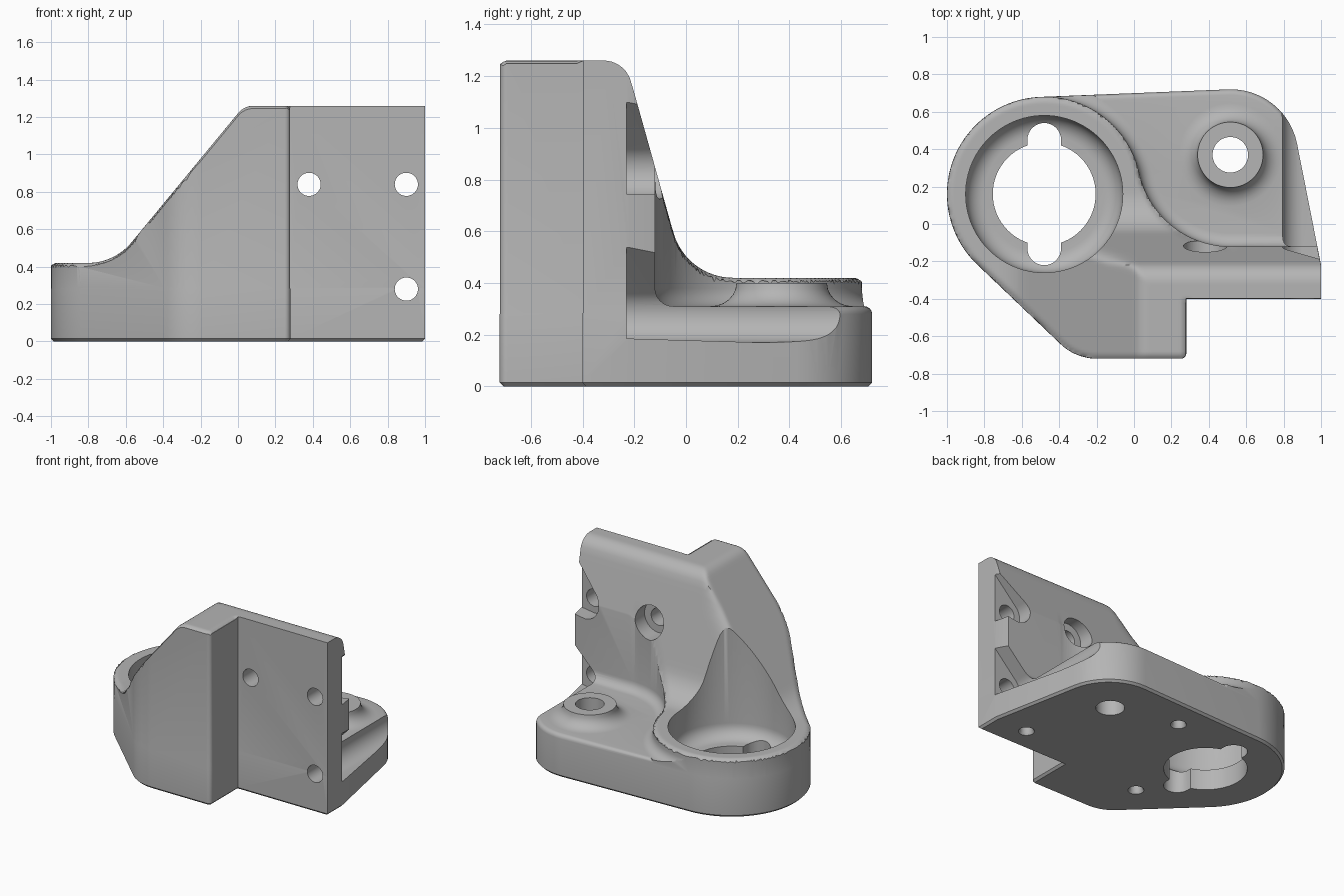
import bpy, bmesh, math
from math import sin, cos, pi, radians
from mathutils import Vector

cube = bpy.data.objects.get("Cube")
if cube:
    bpy.data.objects.remove(cube, do_unlink=True)

grey = bpy.data.materials.new("light grey")
grey.use_nodes = True
grey.diffuse_color = (0.46, 0.46, 0.46, 1)
grey.node_tree.nodes["Principled BSDF"].inputs["Base Color"].default_value = (0.46, 0.46, 0.46, 1)


def arc(cx, cy, r, a, b, n=32):
    return [(cx + r * cos(radians(a + (b - a) * i / n)),
             cy + r * sin(radians(a + (b - a) * i / n))) for i in range(n + 1)]


def circle(cx, cy, r, n=64):
    return arc(cx, cy, r, 0, 360, n)[:-1]


def rounded(corners, closed=True, n=12):
    """Polyline with each corner (x, y, radius) filleted."""
    out = []
    for i, (x, y, r) in enumerate(corners):
        if r == 0 or (not closed and i in (0, len(corners) - 1)):
            out.append((x, y))
            continue
        p = Vector((x, y))
        a = (Vector(corners[i - 1][:2]) - p).normalized()
        b = (Vector(corners[(i + 1) % len(corners)][:2]) - p).normalized()
        half = a.angle(b) / 2
        centre = p + (a + b).normalized() * r / sin(half)
        start = p + a * r / math.tan(half) - centre
        end = p + b * r / math.tan(half) - centre
        turn = start.angle_signed(end)
        for k in range(n + 1):
            t = -turn * k / n
            out.append((centre.x + start.x * cos(t) - start.y * sin(t),
                        centre.y + start.x * sin(t) + start.y * cos(t)))
    return out


def inset(poly, d):
    out = []
    for i, p in enumerate(poly):
        p = Vector(p)
        a = (p - Vector(poly[i - 1])).normalized()
        b = (Vector(poly[(i + 1) % len(poly)]) - p).normalized()
        m = Vector((-a.y - b.y, a.x + b.x))
        out.append(tuple(p + m * (2 * d / m.length_squared)))
    return out


def new_object(name, bm):
    bmesh.ops.recalc_face_normals(bm, faces=bm.faces)
    mesh = bpy.data.meshes.new(name)
    bm.to_mesh(mesh)
    bm.free()
    mesh.materials.append(grey)
    ob = bpy.data.objects.new(name, mesh)
    bpy.context.collection.objects.link(ob)
    return ob


def loft(name, rings, along_y=False):
    """Capped solid through rings (outline, level)."""
    bm = bmesh.new()
    loops = [[bm.verts.new((x, h, y) if along_y else (x, y, h)) for x, y in pts] for pts, h in rings]
    n = len(loops[0])
    for lo, hi in zip(loops, loops[1:]):
        for i in range(n):
            bm.faces.new((lo[i], lo[(i + 1) % n], hi[(i + 1) % n], hi[i]))
    bm.faces.new(loops[0])
    bm.faces.new(loops[-1])
    return new_object(name, bm)


def combine(target, tool, operation):
    mod = target.modifiers.new(operation, 'BOOLEAN')
    mod.operation = operation
    mod.solver = 'MANIFOLD'
    mod.object = tool
    bpy.context.view_layer.update()
    mesh = bpy.data.meshes.new_from_object(target.evaluated_get(bpy.context.evaluated_depsgraph_get()))
    target.modifiers.clear()
    target.data = mesh
    bpy.data.objects.remove(tool, do_unlink=True)


def sample(profile, t):
    for (a, u), (b, v) in zip(profile, profile[1:]):
        if t <= b:
            return u + (v - u) * max(0, t - a) / max(b - a, 1e-6)
    return profile[-1][1]


# Footprint
CX, CY, R = -0.48, 0.16, 0.52
ring = arc(CX, CY, R, 92, 226, 48)
corners = [(0.28, -0.72, 0.03), (0.28, -0.4, 0), (1, -0.4, 0), (1, -0.22, 0), (0.812, 0.732, 0.36)]
footprint = rounded(corners + [(x, y, 0) for x, y in ring] + [(-0.311, -0.72, 0.28)])

# Base plate with a chamfered bottom and rounded top edge
TOP = 0.31
edge = [(inset(footprint, 0.03 * (1 - cos(a))), TOP - 0.03 + 0.03 * sin(a))
        for a in (0, pi / 8, pi / 4, 3 * pi / 8, pi / 2)]
body = loft("bracket_body", [(inset(footprint, 0.015), 0), (footprint, 0.015)] + edge)

# S-shaped boundary between the upright and the plate
BEND = 0.5
bend_y = -0.12 + BEND
bend_x = CX + math.sqrt((R + BEND) ** 2 - (bend_y - CY) ** 2)
lean = math.degrees(math.asin((bend_y - CY) / (R + BEND)))


def s_curve(d):
    return arc(CX, CY, R + d, 90, lean, 36) + arc(bend_x, bend_y, BEND - d, 180 + lean, 270, 36)[1:]


def clearance(d):
    return s_curve(d) + [(1.2, -0.12 + d), (1.2, 1), (CX, 1)]


# Sloped upright: the lower of a side slope and a back slope, with a blended hip
side = rounded([(-1.1, 0.42, 0), (-0.66, 0.42, 0.3), (0.033, 1.26, 0.1), (1.1, 1.26, 0)], False)
back = rounded([(-0.8, 1.26, 0), (-0.235, 1.26, 0.11), (0, 0.42, 0.24), (0.8, 0.42, 0)], False)
front_edge = [p for p in footprint if p[1] < -0.5]
tail = [p for p in front_edge if p[0] < 0.1] + [p for p in front_edge if p[0] > 0.1]
rim = [Vector(p) for p in s_curve(0)[::-1] + ring + tail + [(0.28, -0.42)]]
segments = [(a, b - a, max((b - a).length_squared, 1e-9)) for a, b in zip(rim, rim[1:])]


def rim_drop(x, y, r=0.03):
    p = Vector((x, y))
    d = min((p - a - v * min(1, max(0, (p - a).dot(v) / q))).length for a, v, q in segments)
    return 0 if d > r else r - math.sqrt(r * r - (r - d) ** 2)


def height(x, y):
    f, g = sample(side, x), sample(back, y)
    m = min(f, g)
    k = 0.16 * max(0, min(1, (m - 0.42) * 5, (1.26 - m) * 5))
    blend = max(k - abs(f - g), 0) ** 2 / (4 * k) if k > 0.001 else 0
    return m - blend - rim_drop(x, y)


bm = bmesh.new()
bmesh.ops.create_grid(bm, x_segments=150, y_segments=110, size=1)
for v in bm.verts:
    v.co.x *= 1.03
    v.co.y *= 0.75
    v.co.z = height(v.co.x, v.co.y)
grown = bmesh.ops.extrude_face_region(bm, geom=bm.faces[:], use_keep_orig=True)
for v in grown["geom"]:
    if isinstance(v, bmesh.types.BMVert):
        v.co.z = 0.1
upright = new_object("upright", bm)
inner = inset(footprint, 0.001)
combine(upright, loft("plan", [(inner, 0.15), (inner, 1.5)]), 'INTERSECT')

# Clear the space over the plate, leaving a fillet at the foot of the wall
F = 0.07
fillet = [(clearance(F * (1 - sin(a))), TOP + F * (1 - cos(a)))
          for a in [i * pi / 12 for i in range(7)]]
combine(upright, loft("clear", [(clearance(F), 0.2)] + fillet + [(clearance(0), 1.5)]), 'DIFFERENCE')
combine(body, upright, 'UNION')

# Flared boss on the plate
flare = [(circle(0.515, 0.37, 0.175 + 0.1 * (1 - sin(a))), TOP + 0.09 * (1 - cos(a)))
         for a in [i * pi / 12 for i in range(7)]]
combine(body, loft("boss", [(circle(0.515, 0.37, 0.275), 0.2)] + flare), 'UNION')
combine(body, loft("boss_hole", [(circle(0.515, 0.37, 0.095), z) for z in (-0.1, 1.5)]), 'DIFFERENCE')

# Round bowl with a keyed through hole
bowl = [(circle(CX, CY, 0.32 + 0.1 * sin(a), 96), 0.25 - 0.1 * cos(a))
        for a in [i * pi / 16 for i in range(9)]]
combine(body, loft("bowl", bowl + [(circle(CX, CY, 0.42, 96), 1.5)]), 'DIFFERENCE')
slot = arc(CX, CY + 0.29, 0.09, 0, 180, 16) + arc(CX, CY - 0.29, 0.09, 180, 360, 16)
for outline in (circle(CX, CY, 0.275), slot):
    combine(body, loft("key", [(outline, -0.1), (outline, 0.2)]), 'DIFFERENCE')

# Screw-head pockets open to the side, with a sloping roof
for z in (0.84, 0.28):
    pocket = arc(0.9, z, 0.11, 270, 135, 24) + [(1.1, z + 0.36), (1.1, z - 0.08)]
    combine(body, loft("pocket", [(pocket, -0.23), (pocket, 1)], True), 'DIFFERENCE')
bore = circle(0.38, 0.84, 0.115)
combine(body, loft("bore", [(bore, -0.23), (bore, 1)], True), 'DIFFERENCE')

# Screw holes through the wall
for x, z in ((0.38, 0.84), (0.9, 0.84), (0.9, 0.28)):
    hole = circle(x, z, 0.062, 40)
    combine(body, loft("screw", [(hole, -0.6), (hole, 0)], True), 'DIFFERENCE')

# Blind holes in the underside
for x, y in ((0.74, -0.22), (0.03, 0.49), (-0.31, -0.35)):
    rings = [(circle(x, y, r, 32), z) for r, z in ((0.06, -0.01), (0.043, 0.015), (0.043, 0.2))]
    combine(body, loft("blind", rings), 'DIFFERENCE')

bpy.ops.object.select_all(action='DESELECT')
body.select_set(True)
bpy.context.view_layer.objects.active = body
bpy.ops.object.shade_smooth_by_angle(angle=radians(35))
